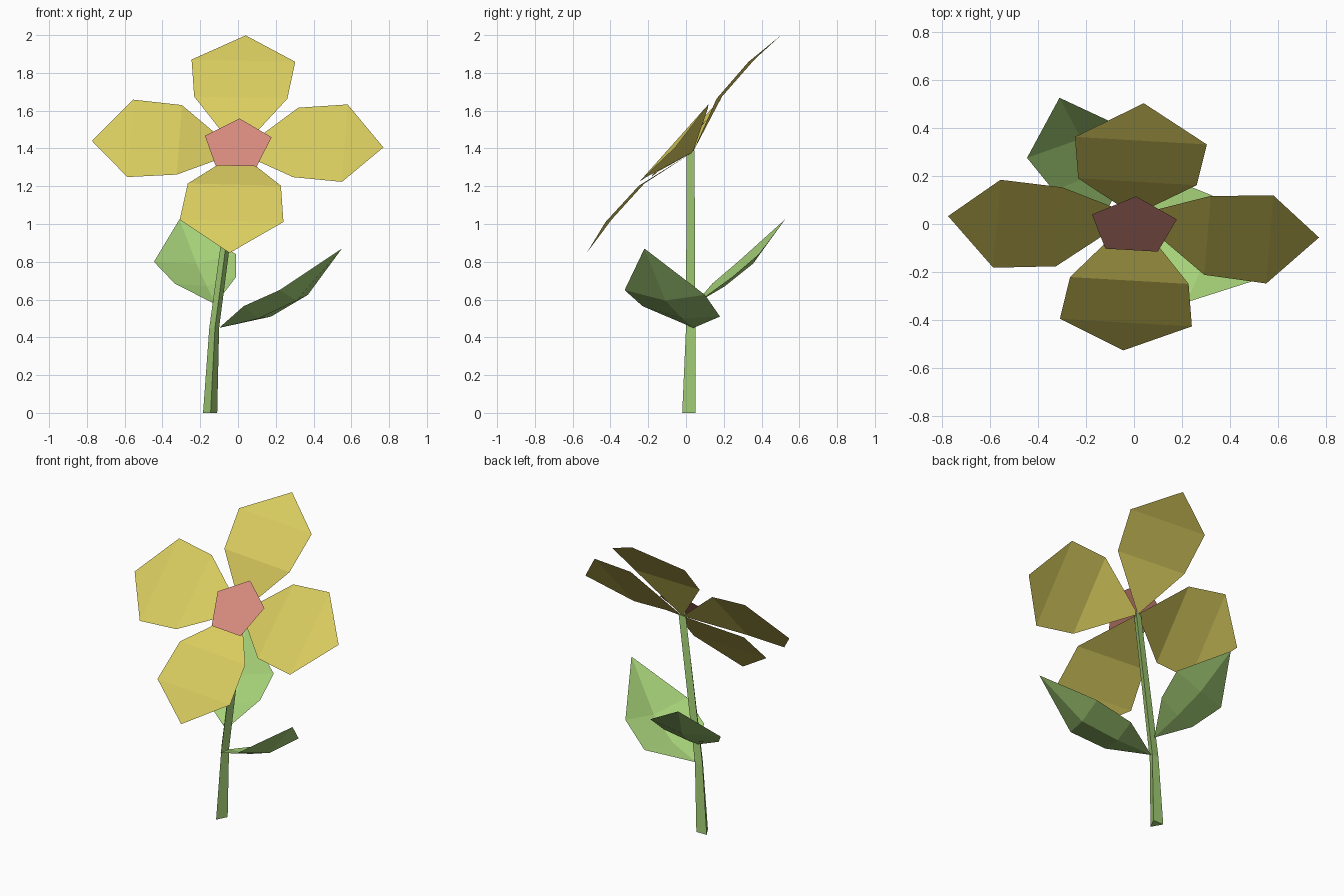
import bpy, math
from mathutils import Vector

if "Cube" in bpy.data.objects:
    bpy.data.objects.remove(bpy.data.objects["Cube"])


def material(name, rgb):
    m = bpy.data.materials.new(name)
    m.diffuse_color = (*rgb, 1)
    m.use_nodes = True
    m.node_tree.nodes["Principled BSDF"].inputs["Base Color"].default_value = m.diffuse_color
    return m


YELLOW = material("petal_yellow", (0.70, 0.61, 0.115))
PINK = material("centre_pink", (0.69, 0.26, 0.21))
GREEN = material("leaf_green", (0.38, 0.64, 0.19))


def build(name, verts, faces, mat):
    me = bpy.data.meshes.new(name)
    me.from_pydata([tuple(v) for v in verts], [], faces)
    me.materials.append(mat)
    ob = bpy.data.objects.new(name, me)
    bpy.context.collection.objects.link(ob)
    return ob


# Tilted frame of the flower head
BASE = Vector((0, 0.036, 1.38))
UP = Vector((0.055, 0.665, 0.745)).normalized()
RIGHT = Vector((1, -0.061, -0.026))
RIGHT = (RIGHT - UP * RIGHT.dot(UP)).normalized()
NORMAL = RIGHT.cross(UP)


def head_point(side, out, lift, angle=0):
    """Point in the flower frame, turned clockwise about its axis."""
    c, s = math.cos(angle), math.sin(angle)
    return (BASE + RIGHT * (side * c + out * s)
            + UP * (out * c - side * s) + NORMAL * lift)


# Four petals, each bent across two creases: (half width, distance, lift)
PROFILE = [(0.247, 0.309, 0.088), (0.275, 0.569, 0.091)]
for i in range(4):
    a = i * math.pi / 2
    pts = [head_point(0, 0, 0, a)]
    for w, d, h in PROFILE:
        pts += [head_point(w, d, h, a), head_point(-w, d, h, a)]
    pts.append(head_point(0, 0.773, 0.064, a))
    build(f"petal_{i + 1}", pts, [(0, 1, 2), (1, 3, 4, 2), (3, 5, 4)], YELLOW)

# Pentagon centre
build("flower_centre",
      [head_point(0, 0.186, 0.06, -2 * math.pi * k / 5) for k in range(5)],
      [tuple(range(5))], PINK)

# Three sided stem with one bend; rings of front, right, left corners
RINGS = [
    [(-0.145, -0.02, 0), (-0.11, 0.05, 0), (-0.185, 0.05, 0)],
    [(-0.122, 0.0, 0.45), (-0.10, 0.05, 0.45), (-0.152, 0.045, 0.45)],
    [(0.003, 0.003, 1.39), (0.022, 0.045, 1.39), (-0.025, 0.036, 1.38)],
]
faces = [(2, 1, 0), (6, 7, 8)]
for r in (0, 3):
    for k in range(3):
        n = (k + 1) % 3
        faces.append((r + k, r + n, r + 3 + n, r + 3 + k))
build("stem", [p for ring in RINGS for p in ring], faces, GREEN)


# Leaves folded along a midrib: base, two rows of (right, rib, left), tip
LEAF_FACES = [(0, 1, 2), (0, 2, 3), (1, 4, 5, 2), (2, 5, 6, 3), (4, 7, 5), (5, 7, 6)]
build("lower_leaf", [
    (-0.10, 0.04, 0.45),
    (0.03, -0.23, 0.565), (0.11, -0.02, 0.50), (0.175, 0.18, 0.51),
    (0.22, -0.325, 0.65), (0.31, -0.11, 0.595), (0.37, 0.10, 0.625),
    (0.55, -0.22, 0.87)], LEAF_FACES, GREEN)
build("upper_leaf", [
    (-0.12, 0.045, 0.575),
    (-0.01, 0.245, 0.72), (-0.165, 0.205, 0.67), (-0.335, 0.14, 0.685),
    (-0.01, 0.385, 0.84), (-0.22, 0.355, 0.79), (-0.445, 0.275, 0.80),
    (-0.31, 0.525, 1.025)], LEAF_FACES, GREEN)
